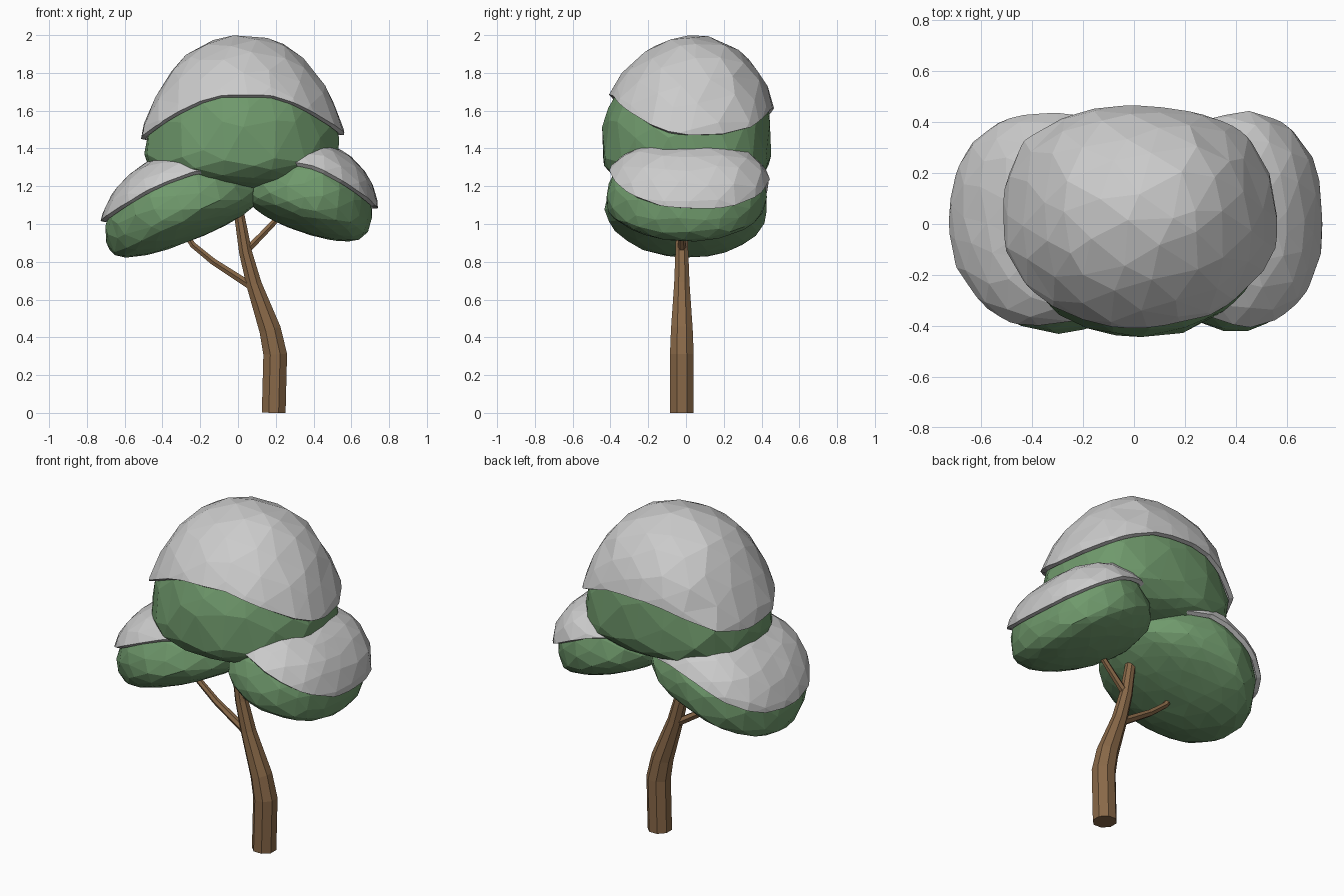
import bpy, bmesh, math, random
from mathutils import Vector, Matrix, Euler, noise

if "Cube" in bpy.data.objects:
    bpy.data.objects.remove(bpy.data.objects["Cube"])

random.seed(4)


def material(name, color):
    m = bpy.data.materials.new(name)
    m.diffuse_color = (*color, 1)
    m.use_nodes = True
    m.node_tree.nodes["Principled BSDF"].inputs["Base Color"].default_value = m.diffuse_color
    return m


BARK = material("bark", (0.25, 0.14, 0.065))
LEAF = material("leaf", (0.16, 0.32, 0.15))


def add_object(name, bm, mat=None):
    me = bpy.data.meshes.new(name)
    bm.to_mesh(me)
    bm.free()
    ob = bpy.data.objects.new(name, me)
    bpy.context.collection.objects.link(ob)
    if mat:
        me.materials.append(mat)
    return ob


def tube(name, path, sides):
    """Tapered faceted tube through (x, z, radius) points in the trunk's plane."""
    bm = bmesh.new()
    pts = [Vector((x, -0.022, z)) for x, z, r in path]
    rings = []
    for i, p in enumerate(pts):
        t = (pts[min(i + 1, len(pts) - 1)] - pts[max(i - 1, 0)]).normalized()
        side = Vector((0, 1, 0))
        across = side.cross(t)
        ring = []
        for k in range(sides):
            a = 2 * math.pi * (k + 0.5) / sides
            ring.append(bm.verts.new(p + path[i][2] * (across * math.cos(a) + side * math.sin(a))))
        rings.append(ring)
    for a, b in zip(rings, rings[1:]):
        for k in range(sides):
            n = (k + 1) % sides
            bm.faces.new((a[k], a[n], b[n], b[k]))
    bm.faces.new(rings[0])
    bm.faces.new(rings[-1])
    bmesh.ops.recalc_face_normals(bm, faces=bm.faces)
    return add_object(name, bm, BARK)


def square(a, b, p):
    """Factor that pushes a circle point out to a superellipse of power p."""
    return math.hypot(a, b) / (abs(a) ** p + abs(b) ** p) ** (1 / p) if a or b else 1


def foliage(name, center, rx, ry, up, down, power, plan, tilt=0, lean=0, taper=0, box=2, bend=0):
    """Low-poly dome with a flatter underside, tilted about the y axis."""
    bm = bmesh.new()
    bmesh.ops.create_icosphere(bm, subdivisions=3, radius=1)
    spin = Euler([random.uniform(0, 6) for _ in range(3)]).to_matrix()
    place = Matrix.Translation(center) @ Matrix.Rotation(tilt, 4, 'Y')
    offset = Vector([random.uniform(0, 9) for _ in range(3)])
    for v in bm.verts:
        jitter = Vector([random.uniform(-0.06, 0.06) for _ in range(3)])
        d = (spin @ v.co + jitter).normalized()
        x, y, z = d
        s = 1.015 + 0.03 * noise.noise(d * 1.8 + offset)
        if y > 0:  # squarer plan at the back
            s *= square(x, y, plan)
        sx = sy = s
        if z > 0:
            q = square(y, z, box)
            sx *= 1 - 0.05 * z - taper * z * (1 - z)
            sy *= q * (1 if y > 0 else 1 - 0.08 * z)
            h = z * up * q
        else:
            h = -abs(z) ** power * down
        v.co = place @ Vector((x * sx * rx, y * sy * ry + lean * max(z, 0) ** 2, h + bend * y * y))
    bm.normal_update()
    return add_object(name, bm, LEAF)


def snow_cap(name, source, rim):
    """Shell over the part of a foliage dome that lies above the rim height."""
    bm = bmesh.new()
    bm.from_mesh(source.data)
    bm.normal_update()
    for v in bm.verts:
        v.co += v.normal * 0.006
    for v in bm.verts:
        v.co.z -= rim(v.co.x, v.co.y)
    bmesh.ops.bisect_plane(bm, geom=bm.verts[:] + bm.edges[:] + bm.faces[:],
                           plane_co=(0, 0, 0), plane_no=(0, 0, 1), clear_inner=True)
    for v in bm.verts:
        v.co.z += rim(v.co.x, v.co.y)
    bmesh.ops.remove_doubles(bm, verts=bm.verts, dist=0.008)
    ob = add_object(name, bm)
    mod = ob.modifiers.new("thickness", 'SOLIDIFY')
    mod.thickness = 0.026
    mod.offset = 1
    return ob


def drop(d, k):
    return k * max(d, 0) ** 1.4


# Trunk and branches
tube("trunk", [(0.189, 0, 0.068), (0.197, 0.31, 0.068), (0.17, 0.44, 0.062),
               (0.085, 0.68, 0.044), (0.04, 0.85, 0.037), (0.005, 1.06, 0.029)], 8)
tube("left_branch", [(0.08, 0.665, 0.024), (-0.13, 0.80, 0.02),
                     (-0.24, 0.89, 0.018), (-0.285, 0.96, 0.016)], 6)
tube("right_branch", [(0.03, 0.845, 0.022), (0.12, 0.935, 0.019), (0.23, 1.05, 0.017)], 6)

# Foliage domes
top = foliage("top_foliage", (0.025, 0, 1.45), 0.52, 0.445, 0.52, 0.27, 0.45, 2.6,
              lean=0.04, taper=0.35)
left = foliage("left_foliage", (-0.285, 0, 1.045), 0.43, 0.42, 0.31, 0.14, 0.65, 2.25,
               tilt=math.radians(-22), box=2.5, bend=0.045)
right = foliage("right_foliage", (0.375, 0, 1.095), 0.335, 0.42, 0.31, 0.145, 0.65, 2.25,
                tilt=math.radians(19), box=2.5, bend=0.045)

# Snow caps
snow_cap("top_snow", top, lambda x, y: 1.64 - 0.08 * y - drop(abs(x - 0.04) - 0.12, 0.66))
snow_cap("left_snow", left, lambda x, y: 1.25 - 0.04 * y - drop(-0.2 - x, 0.63))
snow_cap("right_snow", right, lambda x, y: 1.29 - 0.05 * y - drop(x - 0.32, 0.76))
